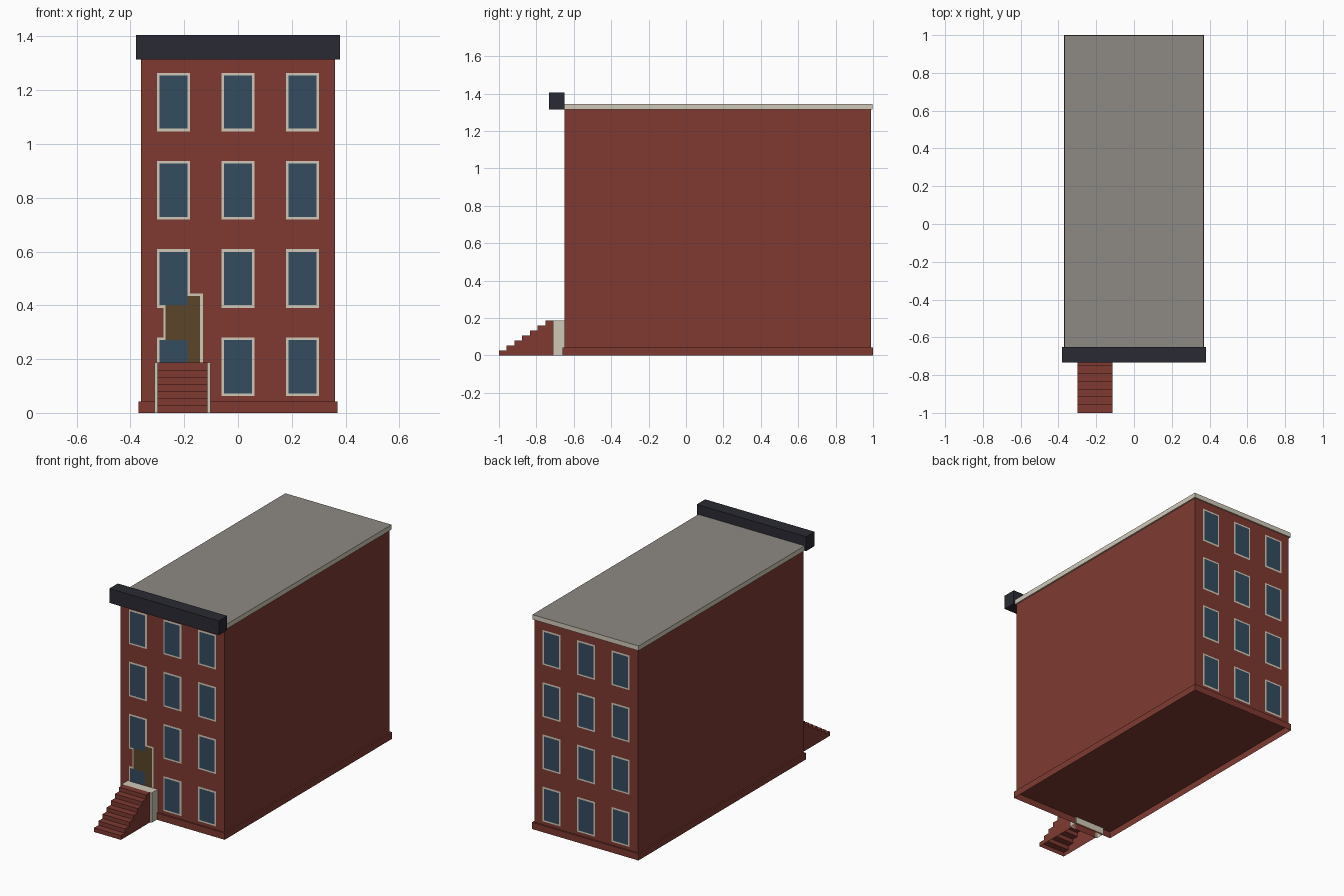
import bpy, bmesh

if "Cube" in bpy.data.objects:
    bpy.data.objects.remove(bpy.data.objects["Cube"])


def material(name, hexcode):
    # sRGB hex to linear diffuse colour
    lin = []
    for i in (0, 2, 4):
        c = int(hexcode[i:i + 2], 16) / 255
        lin.append(c / 12.92 if c <= 0.04045 else ((c + 0.055) / 1.055) ** 2.4)
    m = bpy.data.materials.new(name)
    m.diffuse_color = (*lin, 1)
    m.use_nodes = True
    m.node_tree.nodes["Principled BSDF"].inputs["Base Color"].default_value = m.diffuse_color
    return m


BRICK = material("brick red", "7E3A31")
TRIM = material("pale stone", "D0C9B8")
GLASS = material("window blue", "334C5F")
DOOR = material("door brown", "5B452A")
CORNICE = material("dark slate", "2A2A33")
ROOF = material("roof grey", "8D8A83")


def finish(name, bm, mat, open_bottom=False):
    bmesh.ops.recalc_face_normals(bm, faces=bm.faces)
    if open_bottom:
        down = [f for f in bm.faces if f.normal.z < -0.5]
        bmesh.ops.delete(bm, geom=down, context='FACES_ONLY')
    me = bpy.data.meshes.new(name)
    bm.to_mesh(me)
    bm.free()
    me.materials.append(mat)
    ob = bpy.data.objects.new(name, me)
    bpy.context.collection.objects.link(ob)
    return ob


def box(name, x, y, z, mat, open_bottom=False):
    bm = bmesh.new()
    bmesh.ops.create_cube(bm, size=1)
    for v in bm.verts:
        v.co = [lo + (c + 0.5) * (hi - lo) for c, (lo, hi) in zip(v.co, (x, y, z))]
    return finish(name, bm, mat, open_bottom)


def plate(name, x, z, wall, out, depth, mat):
    # single flat panel lying just off a front or back wall
    bm = bmesh.new()
    y = wall + out * depth
    pts = [(x[0], z[0]), (x[1], z[0]), (x[1], z[1]), (x[0], z[1])]
    face = bm.faces.new([bm.verts.new((px, y, pz)) for px, pz in pts])
    ob = finish(name, bm, mat)
    if ob.data.polygons[0].normal.y * out < 0:
        ob.data.flip_normals()
    return ob


FRONT, BACK, TOP, BASE = -0.65, 0.99, 1.315, 0.042

# Main block on a hollow plinth, with cornice
box("brick_body", (-0.36, 0.36), (FRONT, BACK), (BASE, TOP), BRICK)
box("plinth", (-0.37, 0.37), (FRONT - 0.01, 1.0), (0, BASE), BRICK, True)
box("cornice", (-0.38, 0.38), (-0.733, FRONT), (TOP, 1.405), CORNICE)

# Roof slab: stone edge, grey top
slab = box("roof_slab", (-0.369, 0.369), (FRONT, BACK + 0.007), (TOP, 1.345), TRIM)
slab.data.materials.append(ROOF)
for p in slab.data.polygons:
    p.material_index = int(p.normal.z > 0.5)

# Windows on the front and back walls: frame panel with glass panel
for side, wall, out in (("front", FRONT, -1), ("back", BACK, 1)):
    for row in range(4):
        for col in range(3):
            cx, cz = (col - 1) * 0.24, 0.172 + row * 0.328
            for part, hw, hh, d, mat in (("frame", 0.062, 0.109, 0.001, TRIM),
                                         ("glass", 0.052, 0.099, 0.0025, GLASS)):
                plate(f"{side}_window_{part}_{row}_{col}", (cx - hw, cx + hw),
                      (cz - hh, cz + hh), wall, out, d, mat)

# Front door, behind the glass but over the window frames
plate("door_frame", (-0.278, -0.131), (0.187, 0.444), FRONT, -1, 0.0015, TRIM)
plate("door", (-0.269, -0.142), (0.187, 0.434), FRONT, -1, 0.002, DOOR)

# Landing and stair flight, both open underneath
H, N = 0.187, 7
box("landing", (-0.31, -0.102), (-0.71, FRONT), (0, H), TRIM, True)
profile = [(-0.71, 0), (-1.0, 0)]
for i in range(N):
    y = -1.0 + i * 0.29 / N
    z = (i + 1) * H / N
    profile += [(y, z), (y + 0.29 / N, z)]
bm = bmesh.new()
side = bm.faces.new([bm.verts.new((-0.299, y, z)) for y, z in profile])
ext = bmesh.ops.extrude_face_region(bm, geom=[side], use_keep_orig=True)
for v in ext["geom"]:
    if isinstance(v, bmesh.types.BMVert):
        v.co.x = -0.113
finish("steps", bm, BRICK, True)
